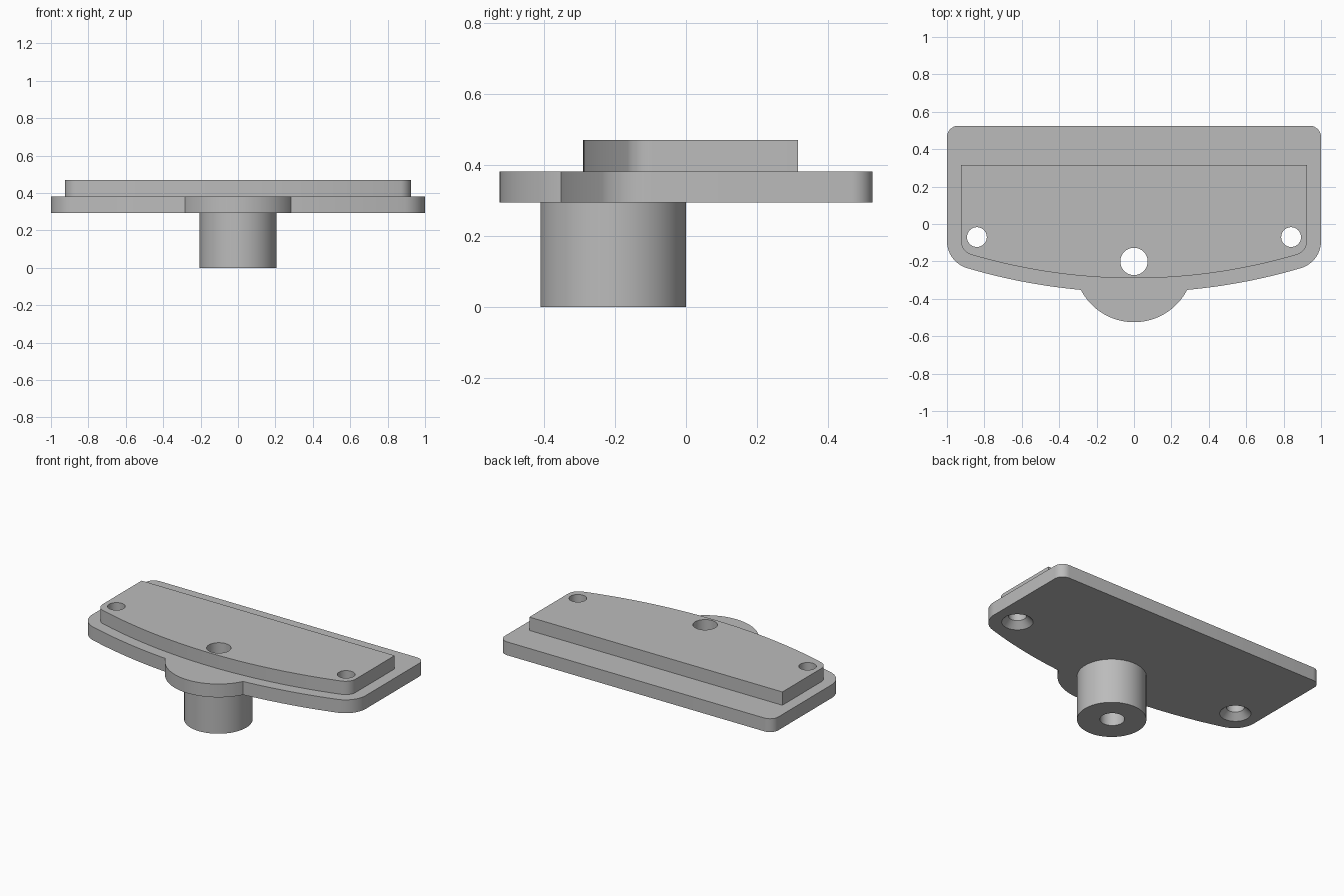
import bpy, bmesh
from math import sin, cos, pi, atan2, hypot, sqrt, radians

if "Cube" in bpy.data.objects:
    bpy.data.objects.remove(bpy.data.objects["Cube"])

grey = bpy.data.materials.new("plain_grey")
grey.use_nodes = True
grey.diffuse_color = (0.5, 0.5, 0.5, 1)
grey.node_tree.nodes["Principled BSDF"].inputs["Base Color"].default_value = (0.5, 0.5, 0.5, 1)

HOLE_X, HOLE_Y, BOSS_Y = 0.84, -0.07, -0.205
ARC_Y = 2.78        # centre of the bowed front edge


def arc(cx, cy, r, a0, a1, n):
    return [(cx + r * cos(a0 + (a1 - a0) * i / n), cy + r * sin(a0 + (a1 - a0) * i / n))
            for i in range(n + 1)]


def outline(half, back, back_r, bow_r, corner_r, lobe_r=0):
    """Right half of a plate outline, back to front, then mirrored."""
    pts = [(half, back)]
    if back_r:
        pts = arc(half - back_r, back - back_r, back_r, pi / 2, 0, 8)
    # rounded corner tangent to the side and the bowed front
    cx = half - corner_r
    cy = ARC_Y - sqrt((bow_r - corner_r) ** 2 - cx ** 2)
    a_join = atan2(cy - ARC_Y, cx)
    pts += arc(cx, cy, corner_r, 0, a_join, 12)
    # bowed front edge, ending at the centre or at the lobe
    if lobe_r:
        d = ARC_Y - BOSS_Y
        along = (d * d + bow_r ** 2 - lobe_r ** 2) / (2 * d)
        x, y = sqrt(bow_r ** 2 - along ** 2), ARC_Y - along
        pts += arc(0, ARC_Y, bow_r, a_join, atan2(y - ARC_Y, x), 14)[1:]
        pts += arc(0, BOSS_Y, lobe_r, atan2(y - BOSS_Y, x), -pi / 2, 20)[1:]
    else:
        pts += arc(0, ARC_Y, bow_r, a_join, -pi / 2, 20)[1:]
    return pts + [(-x, y) for x, y in reversed(pts) if x > 1e-5]


def loft(name, rings):
    """Solid through a stack of (points, z) rings."""
    bm = bmesh.new()
    loops = [[bm.verts.new((x, y, z)) for x, y in pts] for pts, z in rings]
    bm.faces.new(loops[0])
    bm.faces.new(loops[-1])
    for a, b in zip(loops, loops[1:]):
        for i in range(len(a)):
            j = (i + 1) % len(a)
            bm.faces.new((a[i], a[j], b[j], b[i]))
    bmesh.ops.recalc_face_normals(bm, faces=bm.faces)
    me = bpy.data.meshes.new(name)
    bm.to_mesh(me)
    bm.free()
    me.materials.append(grey)
    ob = bpy.data.objects.new(name, me)
    bpy.context.collection.objects.link(ob)
    return ob


def turned(name, x, y, profile, n=64):
    return loft(name, [(arc(x, y, r, 0, 2 * pi, n)[:-1], z) for r, z in profile])


# Base plate with front lobe, raised pad and boss
body = loft("mounting_plate", [(outline(1, 0.525, 0.06, 3.145, 0.15, 0.32), z) for z in (0.294, 0.382)])
pad = loft("raised_pad", [(outline(0.925, 0.315, 0, 3.07, 0.075), z) for z in (0.33, 0.47)])
boss = turned("boss", 0, BOSS_Y, [(0.205, 0), (0.205, 0.34)])

# Through hole and two countersunk screw holes
cutters = [turned("boss_hole", 0, -0.2, [(0.073, -0.1), (0.073, 0.6)])]
for side, s in (("left", 1), ("right", -1)):
    cutters.append(turned(side + "_screw_hole", s * HOLE_X, HOLE_Y,
                          [(0.103, 0.284), (0.053, 0.334), (0.053, 0.6)], 40))

for ob, op in [(pad, "UNION"), (boss, "UNION")] + [(c, "DIFFERENCE") for c in cutters]:
    ob.hide_render = True
    mod = body.modifiers.new(ob.name, "BOOLEAN")
    mod.operation, mod.object, mod.solver = op, ob, "EXACT"

# Bake the booleans and drop the helpers
bpy.context.view_layer.update()
deps = bpy.context.evaluated_depsgraph_get()
baked = bpy.data.meshes.new_from_object(body.evaluated_get(deps))
body.modifiers.clear()
body.data = baked
for ob in [pad, boss] + cutters:
    bpy.data.objects.remove(ob)

bpy.ops.object.select_all(action="DESELECT")
body.select_set(True)
bpy.context.view_layer.objects.active = body
bpy.ops.object.shade_smooth_by_angle(angle=radians(25))
